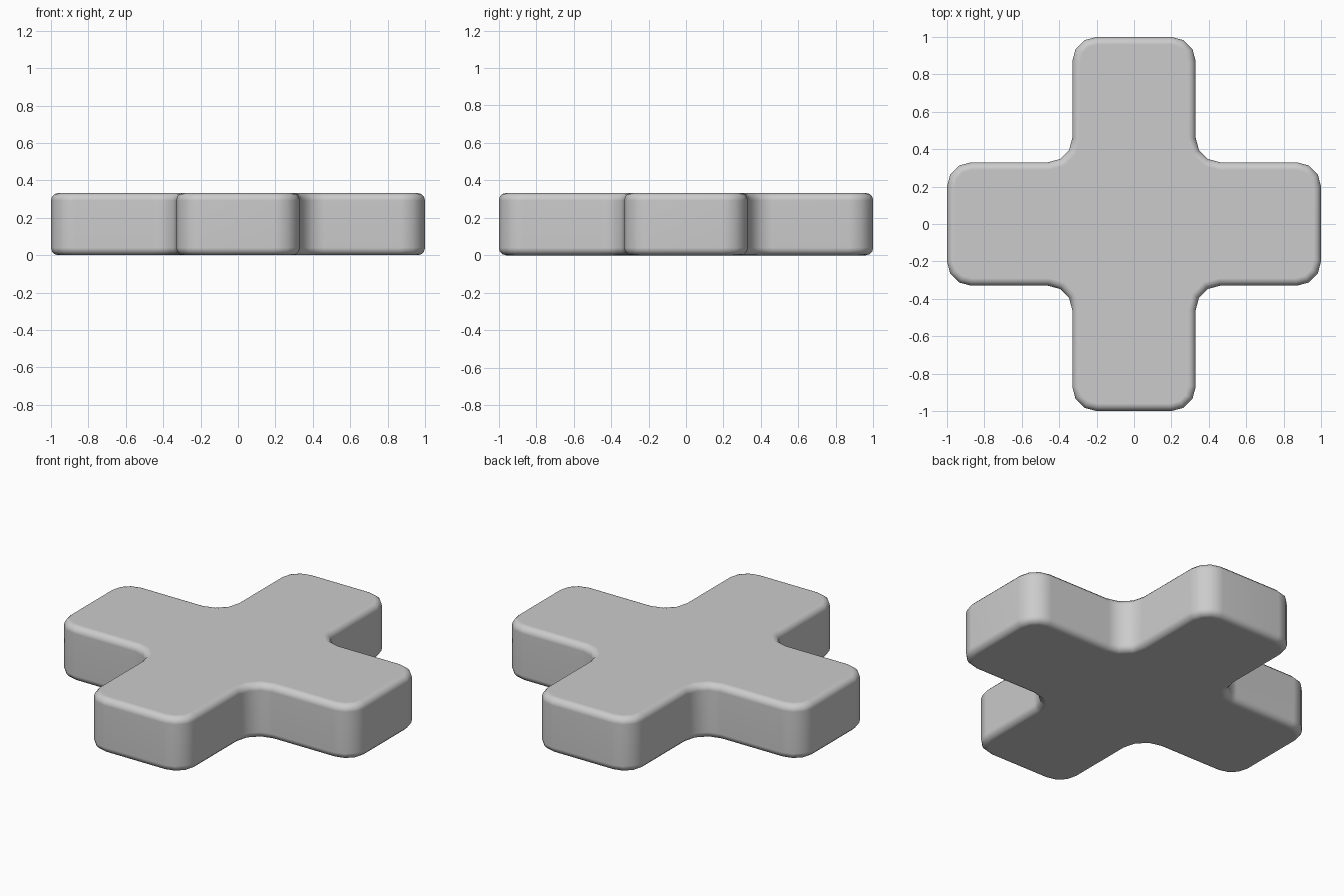
import bpy, bmesh

if "Cube" in bpy.data.objects:
    bpy.data.objects.remove(bpy.data.objects["Cube"])

ARM, HEIGHT = 0.33, 0.333

# Plus-shaped outline, one quarter turned four times
outline = []
corner = [(1, -ARM), (1, ARM), (ARM, ARM)]
for _ in range(4):
    outline += corner
    corner = [(-y, x) for x, y in corner]

bm = bmesh.new()
base = bm.faces.new([bm.verts.new((x, y, 0)) for x, y in outline])
top = bmesh.ops.extrude_face_region(bm, geom=[base], use_keep_orig=True)
bmesh.ops.translate(bm, vec=(0, 0, HEIGHT),
                    verts=[g for g in top["geom"] if isinstance(g, bmesh.types.BMVert)])
bmesh.ops.recalc_face_normals(bm, faces=bm.faces)

# Round the upright corners, inner and outer
upright = [e for e in bm.edges if abs(e.verts[0].co.z - e.verts[1].co.z) > 0.1]
bmesh.ops.bevel(bm, geom=upright, offset=0.13, segments=3, profile=0.5, affect='EDGES')

# Soften the top and bottom rims
rims = [e for e in bm.edges if abs(e.verts[0].co.z - e.verts[1].co.z) < 0.01]
bmesh.ops.bevel(bm, geom=rims, offset=0.04, segments=3, profile=0.5, affect='EDGES')
bmesh.ops.recalc_face_normals(bm, faces=bm.faces)

mesh = bpy.data.meshes.new("plus_block")
bm.to_mesh(mesh)
bm.free()
block = bpy.data.objects.new("plus_block", mesh)
bpy.context.collection.objects.link(block)

# Smooth shading, with the flat sides kept flat
for p in mesh.polygons:
    p.use_smooth = True
normals = block.modifiers.new("weighted_normals", 'WEIGHTED_NORMAL')
normals.keep_sharp = True
